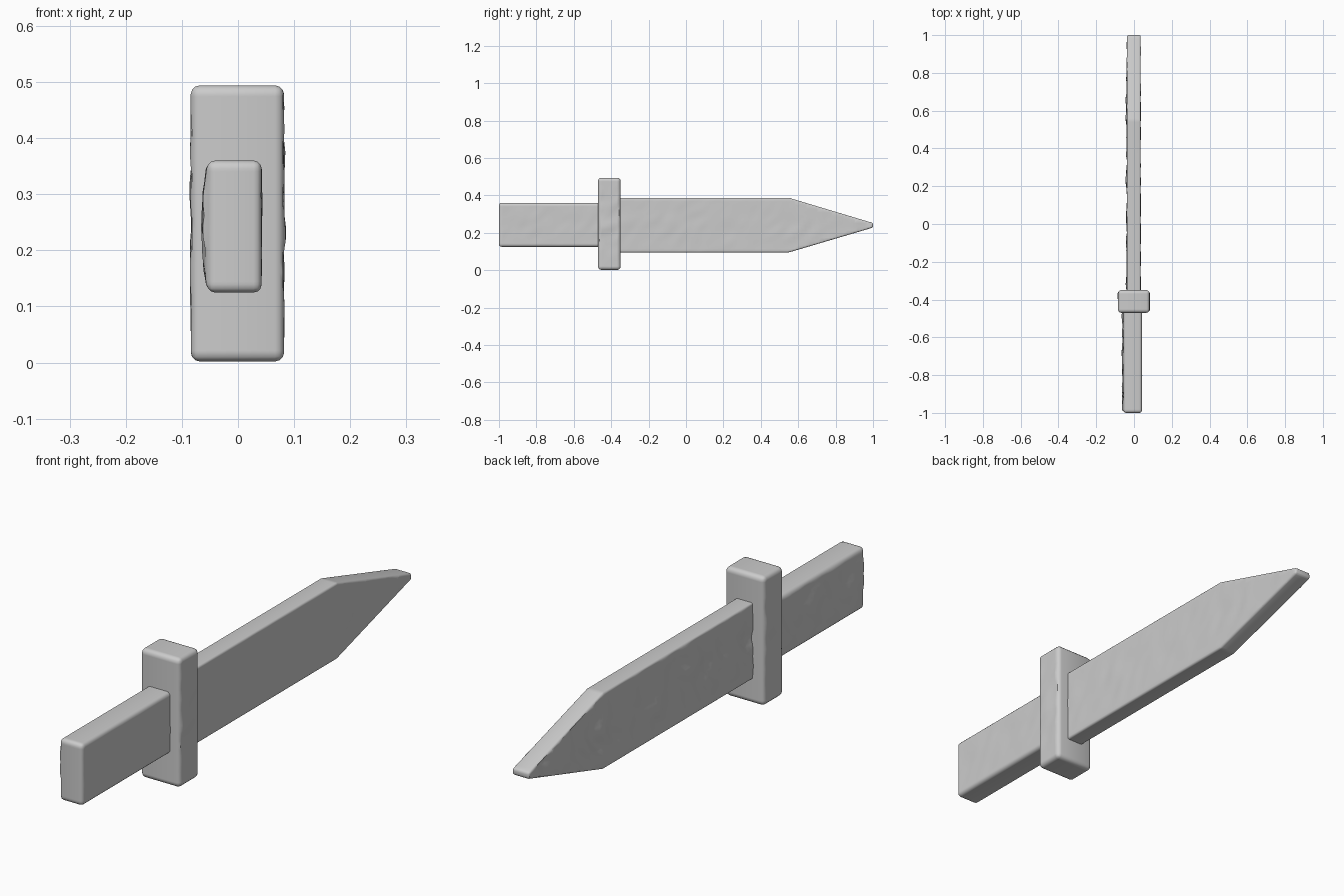
import bpy
import bmesh
import math
from mathutils import Vector, noise

if "Cube" in bpy.data.objects:
    bpy.data.objects.remove(bpy.data.objects["Cube"])

# One plain grey for the whole dagger
grey = bpy.data.materials.new("light grey")
grey.use_nodes = True
GREY = (0.6, 0.6, 0.6, 1.0)
grey.diffuse_color = GREY
grey.node_tree.nodes["Principled BSDF"].inputs["Base Color"].default_value = GREY


def slab(name, profile, x0, x1, bevel, rough_left, rough_right, step=0.02, bulge=0.0):
    """Extrude a (y, z) outline from x0 to x1, round its edges, roughen its broad sides."""
    bm = bmesh.new()
    face = bm.faces.new([bm.verts.new((x0, y, z)) for y, z in profile])
    ext = bmesh.ops.extrude_face_region(bm, geom=[face])
    moved = [g for g in ext["geom"] if isinstance(g, bmesh.types.BMVert)]
    bmesh.ops.translate(bm, verts=moved, vec=(x1 - x0, 0, 0))
    bmesh.ops.recalc_face_normals(bm, faces=bm.faces)
    bmesh.ops.bevel(bm, geom=bm.edges[:], offset=bevel, segments=3,
                    profile=0.5, affect='EDGES', clamp_overlap=True)

    # Slice into a grid so the broad sides can carry hammer marks
    ys = [p[0] for p in profile]
    zs = [p[1] for p in profile]
    for axis, lo, hi in ((1, min(ys), max(ys)), (2, min(zs), max(zs))):
        count = max(2, round((hi - lo) / step))
        for i in range(1, count):
            co, no = Vector((0, 0, 0)), Vector((0, 0, 0))
            co[axis] = lo + (hi - lo) * i / count
            no[axis] = 1
            bmesh.ops.bisect_plane(bm, geom=bm.verts[:] + bm.edges[:] + bm.faces[:],
                                   plane_co=co, plane_no=no, dist=1e-5)

    # Slanted dents, stronger on the right side (-x) than on the left
    zmid = (min(zs) + max(zs)) / 2
    half = (max(zs) - min(zs)) / 2
    for v in bm.verts:
        y, z = v.co.y, v.co.z
        n = noise.noise(Vector(((y - z) * 17, (y + z) * 8, 3.1)))
        mid = max(0.0, 1 - ((z - zmid) / half) ** 2)
        if v.co.x < x0 + 0.001:
            v.co.x += n * rough_left * mid - bulge * mid
        elif v.co.x > x1 - 0.001:
            v.co.x += n * rough_right * mid

    mesh = bpy.data.meshes.new(name)
    bm.to_mesh(mesh)
    bm.free()
    mesh.materials.append(grey)
    obj = bpy.data.objects.new(name, mesh)
    bpy.context.collection.objects.link(obj)
    bpy.ops.object.select_all(action='DESELECT')
    obj.select_set(True)
    bpy.context.view_layer.objects.active = obj
    bpy.ops.object.shade_smooth_by_angle(angle=math.radians(40))
    return obj


def box(y0, y1, z0, z1):
    return [(y0, z0), (y1, z0), (y1, z1), (y0, z1)]


# Grip, slightly swollen on its right side
slab("grip", box(-1.0, -0.42, 0.125, 0.36), -0.055, 0.042, 0.014, 0.012, 0.003, bulge=0.006)

# Cross guard
slab("cross_guard", box(-0.47, -0.35, 0.002, 0.494), -0.084, 0.082, 0.016, 0.006, 0.006)

# Blade with a tapered, blunt point
blade = [(-0.40, 0.095), (0.55, 0.095), (1.0, 0.228),
         (1.0, 0.252), (0.55, 0.387), (-0.40, 0.387)]
slab("blade", blade, -0.037, 0.035, 0.008, 0.014, 0.003)
